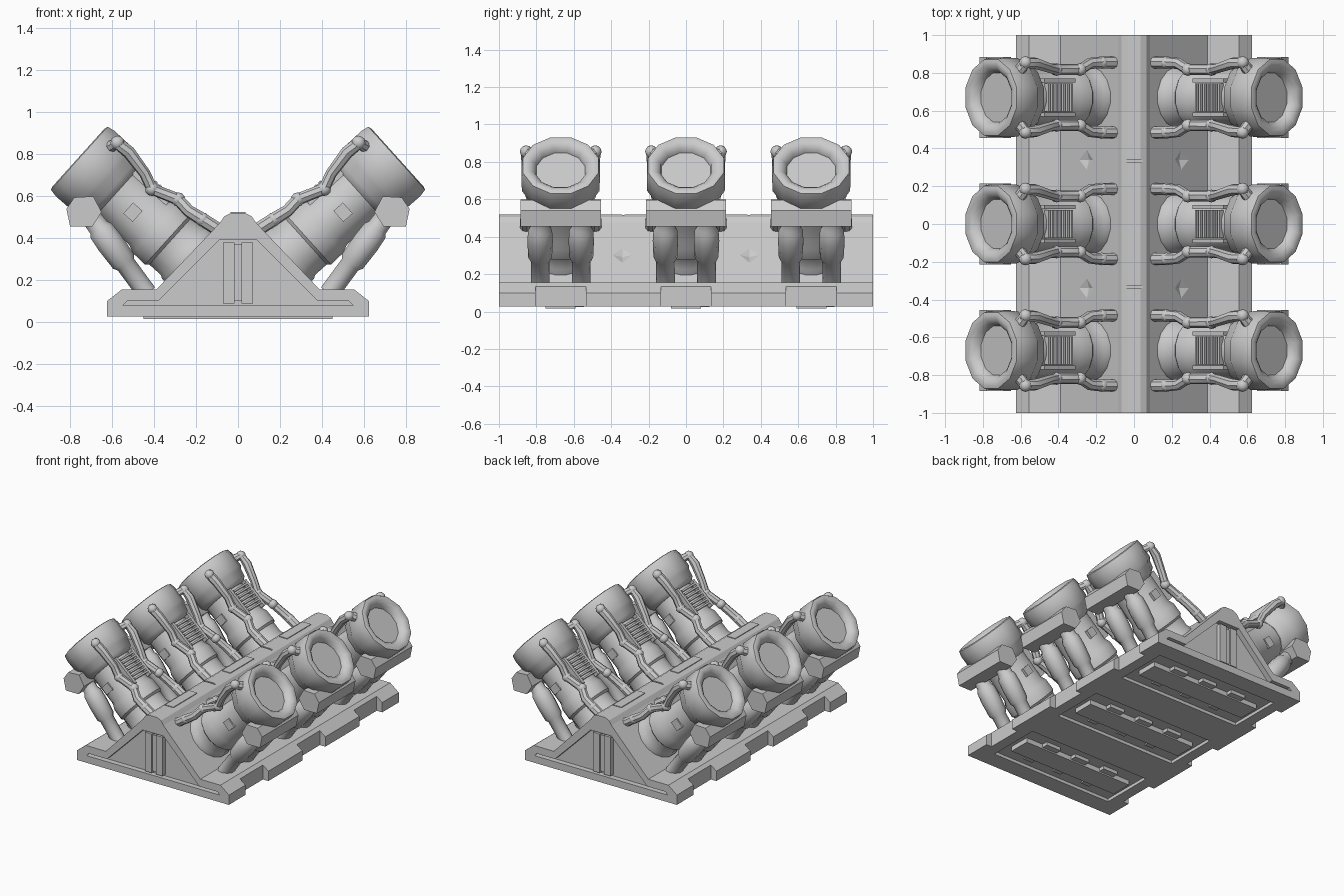
import bpy, bmesh, math
from mathutils import Matrix, Vector

if "Cube" in bpy.data.objects:
    bpy.data.objects.remove(bpy.data.objects["Cube"], do_unlink=True)

GREY = (0.6, 0.6, 0.6, 1)
grey = bpy.data.materials.new("light grey metal")
grey.use_nodes = True
grey.diffuse_color = GREY
grey.node_tree.nodes["Principled BSDF"].inputs["Base Color"].default_value = GREY

STEP = 0.67                                  # spacing of the cylinder rows
ROWS = (-STEP, 0, STEP)
OUT = Vector((-0.743, 0, 0.669))             # cylinder axis, pointing out of the block
TOP = Vector((-0.755, -STEP, 0.78))          # centre of the first cylinder's mouth


def frame(origin, out=OUT):
    """Local z along out, local y along the block, local x towards the ridge."""
    z = out.normalized()
    y = Vector((0, 1, 0))
    m = Matrix((y.cross(z), y, z)).transposed().to_4x4()
    m.translation = origin
    return m


CYL = frame(TOP)


def box(bm, centre, size, m=Matrix()):
    bmesh.ops.create_cube(bm, size=1, matrix=m @ Matrix.Translation(centre)
                          @ Matrix.Diagonal((*size, 1)))


def prism(bm, pts, y0, y1):
    """Extrude an xz outline along y."""
    ends = [[bm.verts.new((x, y, z)) for x, z in pts] for y in (y0, y1)]
    bm.faces.new(ends[0])
    bm.faces.new(ends[1])
    for i in range(len(pts)):
        j = (i + 1) % len(pts)
        bm.faces.new((ends[0][i], ends[0][j], ends[1][j], ends[1][i]))


def lathe(bm, profile, sides, m):
    """Turn (radius, depth) points around the local z axis."""
    rings = []
    for r, t in profile:
        angles = [2 * math.pi * (i + 0.5) / sides for i in range(sides)]
        rings.append([bm.verts.new(m @ Vector((r * math.cos(a), r * math.sin(a), -t)))
                      for a in angles])
    for a, b in zip(rings, rings[1:]):
        for i in range(sides):
            j = (i + 1) % sides
            bm.faces.new((a[i], a[j], b[j], b[i]))
    bm.faces.new(rings[0])
    bm.faces.new(rings[-1])


def make(name, bm, smooth=False, repeat=False):
    bmesh.ops.recalc_face_normals(bm, faces=bm.faces)
    mesh = bpy.data.meshes.new(name)
    bm.to_mesh(mesh)
    bm.free()
    return place(name, mesh, smooth, repeat)


def place(name, mesh, smooth, repeat):
    ob = bpy.data.objects.new(name, mesh)
    bpy.context.collection.objects.link(ob)
    mesh.materials.clear()
    mesh.materials.append(grey)
    if smooth:
        bpy.ops.object.select_all(action='DESELECT')
        ob.select_set(True)
        bpy.context.view_layer.objects.active = ob
        bpy.ops.object.shade_smooth_by_angle(angle=math.radians(40))
    if repeat:                               # three rows, both banks
        arr = ob.modifiers.new("rows", 'ARRAY')
        arr.count = len(ROWS)
        arr.use_relative_offset = False
        arr.use_constant_offset = True
        arr.constant_offset_displace = (0, STEP, 0)
        ob.modifiers.new("banks", 'MIRROR').use_mirror_merge = False
    return ob


def evaluated_mesh(ob):
    dg = bpy.context.evaluated_depsgraph_get()
    return bpy.data.meshes.new_from_object(ob.evaluated_get(dg))


def mirrored(half):
    return half + [(-x, z) for x, z in reversed(half)]


def tubes(name, paths, depth):
    """Bent pipes; each path is a list of (point, radius factor)."""
    cu = bpy.data.curves.new(name, 'CURVE')
    cu.dimensions = '3D'
    cu.bevel_depth, cu.bevel_resolution, cu.use_fill_caps = depth, 2, True
    for path in paths:
        sp = cu.splines.new('POLY')
        sp.points.add(len(path) - 1)
        for p, (co, r) in zip(sp.points, path):
            p.co, p.radius = (*co, 1), r
    ob = bpy.data.objects.new(name, cu)
    bpy.context.collection.objects.link(ob)
    mesh = evaluated_mesh(ob)
    bpy.data.objects.remove(ob, do_unlink=True)
    place(name, mesh, True, True)


# Engine block with gable ends
bm = bmesh.new()
prism(bm, mirrored([(-0.625, 0.027), (-0.625, 0.1), (-0.555, 0.155), (-0.39, 0.155),
                    (-0.085, 0.475), (-0.065, 0.505), (-0.035, 0.52)]), -1, 1)
block = make("engine_block", bm)

# Cuts: gable recesses, edge notches, underside bays, shallow slope dents, ridge slots
bm = bmesh.new()
gable = mirrored([(-0.55, 0.08), (-0.53, 0.1), (-0.38, 0.1), (-0.085, 0.395)])
for s in (-1, 1):
    prism(bm, gable, s * 0.96, s * 1.1)
    for y in ROWS:
        box(bm, (s * 0.65, y, 0.05), (0.14, 0.27, 0.17))
    for y in (-0.34, 0.34):
        m = frame(Vector((s * 0.25, y, 0.302)), Vector((-s * OUT.x, 0, -OUT.z)))
        m = m @ Matrix.Translation((0, 0, -0.005))
        if s < 0:
            m = frame(Vector((s * 0.25, y, 0.302)), -OUT)
        else:
            m = frame(Vector((s * 0.25, y, 0.302)), Vector((OUT.x, 0, -OUT.z)))
        bmesh.ops.create_cone(bm, cap_ends=True, segments=4, radius1=0.1, radius2=0.004,
                              depth=0.03, matrix=m)
for y in ROWS:
    box(bm, (0, y, 0.02), (1.0, 0.4, 0.06))
for y in (-0.335, 0.335):
    box(bm, (0, y, 0.53), (0.09, 0.012, 0.04))
cutter = make("block_cutter", bm)
cutter.hide_render = True
cut = block.modifiers.new("cuts", 'BOOLEAN')
cut.operation, cut.solver, cut.object = 'DIFFERENCE', 'EXACT', cutter
result = evaluated_mesh(block)
block.modifiers.clear()
block.data = result
bpy.data.objects.remove(cutter, do_unlink=True)

# Gable centre ribs
bm = bmesh.new()
for s in (-1, 1):
    for x in (-0.045, 0.045):
        box(bm, (x, s * 0.972, 0.235), (0.055, 0.04, 0.29))
    box(bm, (0, s * 0.965, 0.235), (0.05, 0.03, 0.27))
make("gable_ribs", bm)

# Ridge plates
bm = bmesh.new()
for y in ROWS:
    box(bm, (0, y, 0.521), (0.07, 0.28, 0.008))
make("ridge_plates", bm)

# Base feet with blocks along their edges
bm = bmesh.new()
for y in ROWS:
    box(bm, (0, y, 0.035), (0.9, 0.16, 0.04))
    for x in (-0.25, 0, 0.25):
        box(bm, (x, y - 0.12, 0.047), (0.07, 0.05, 0.012))
        box(bm, (x, y + 0.1, 0.04), (0.12, 0.05, 0.03))
make("base_feet", bm)

# Cylinder cap with rounded mouth
bm = bmesh.new()
lathe(bm, [(0.135, 0.045), (0.142, 0.02), (0.165, 0.0), (0.19, -0.007), (0.209, -0.002),
           (0.217, 0.035), (0.215, 0.14), (0.2, 0.16), (0.19, 0.21), (0.155, 0.24)], 12, CYL)
make("cylinder_cap", bm, True, True)

# Barrel and stepped base collar
bm = bmesh.new()
lathe(bm, [(0.15, 0.2), (0.15, 0.45), (0.168, 0.49), (0.17, 0.57), (0.156, 0.585),
           (0.156, 0.66), (0.166, 0.675), (0.166, 0.76)], 16, CYL)
make("cylinder_barrel", bm, True, True)

# Cooling fins between rails on the ridge side, with small plates on the flanks
bm = bmesh.new()
for i in range(7):
    box(bm, (0.15, 0, -0.265 - 0.027 * i), (0.03, 0.15, 0.013), CYL)
for s in (-1, 1):
    box(bm, (0.135, s * 0.09, -0.345), (0.05, 0.022, 0.22), CYL)
    box(bm, (-0.02, s * 0.146, -0.36), (0.07, 0.02, 0.06), CYL)
make("cooling_fins", bm, False, True)

# Six-sided bracket under the cap
bm = bmesh.new()
prism(bm, [(-0.818, 0.54), (-0.78, 0.595), (-0.69, 0.6), (-0.65, 0.525),
           (-0.695, 0.455), (-0.8, 0.455)], -STEP - 0.215, -STEP + 0.215)
make("cap_bracket", bm, False, True)

# Paired struts from bracket down to the base ledge
bm = bmesh.new()
for s in (-1, 1):
    m = frame(Vector((-0.70, -STEP + s * 0.11, 0.5)), Vector((-0.25, 0, 0.34)))
    lathe(bm, [(0.05, 0.0), (0.052, 0.06), (0.064, 0.08), (0.068, 0.15), (0.064, 0.26),
               (0.05, 0.28), (0.05, 0.45)], 10, m)
make("struts", bm, True, True)

# Bent pipes on both flanks: x, offset along the block, height, thickness
route = [(-0.615, 0.13, 0.83, 1.2), (-0.575, 0.185, 0.855, 1.2), (-0.52, 0.18, 0.81, 1.15),
         (-0.445, 0.155, 0.71, 1), (-0.41, 0.148, 0.635, 1.1), (-0.285, 0.148, 0.585, 1.1),
         (-0.235, 0.18, 0.53, 1.1), (-0.17, 0.185, 0.49, 1.2), (-0.1, 0.185, 0.445, 1.2)]
tubes("flank_pipes", [[((x, -STEP + s * y, z), r) for x, y, z, r in route]
                      for s in (-1, 1)], 0.027)
bm = bmesh.new()
for s in (-1, 1):
    for x, y, z, r in (route[1], route[4], route[5], route[7]):
        bmesh.ops.create_icosphere(bm, subdivisions=2, radius=0.034,
                                   matrix=Matrix.Translation((x, -STEP + s * y, z)))
make("pipe_joints", bm, True, True)
